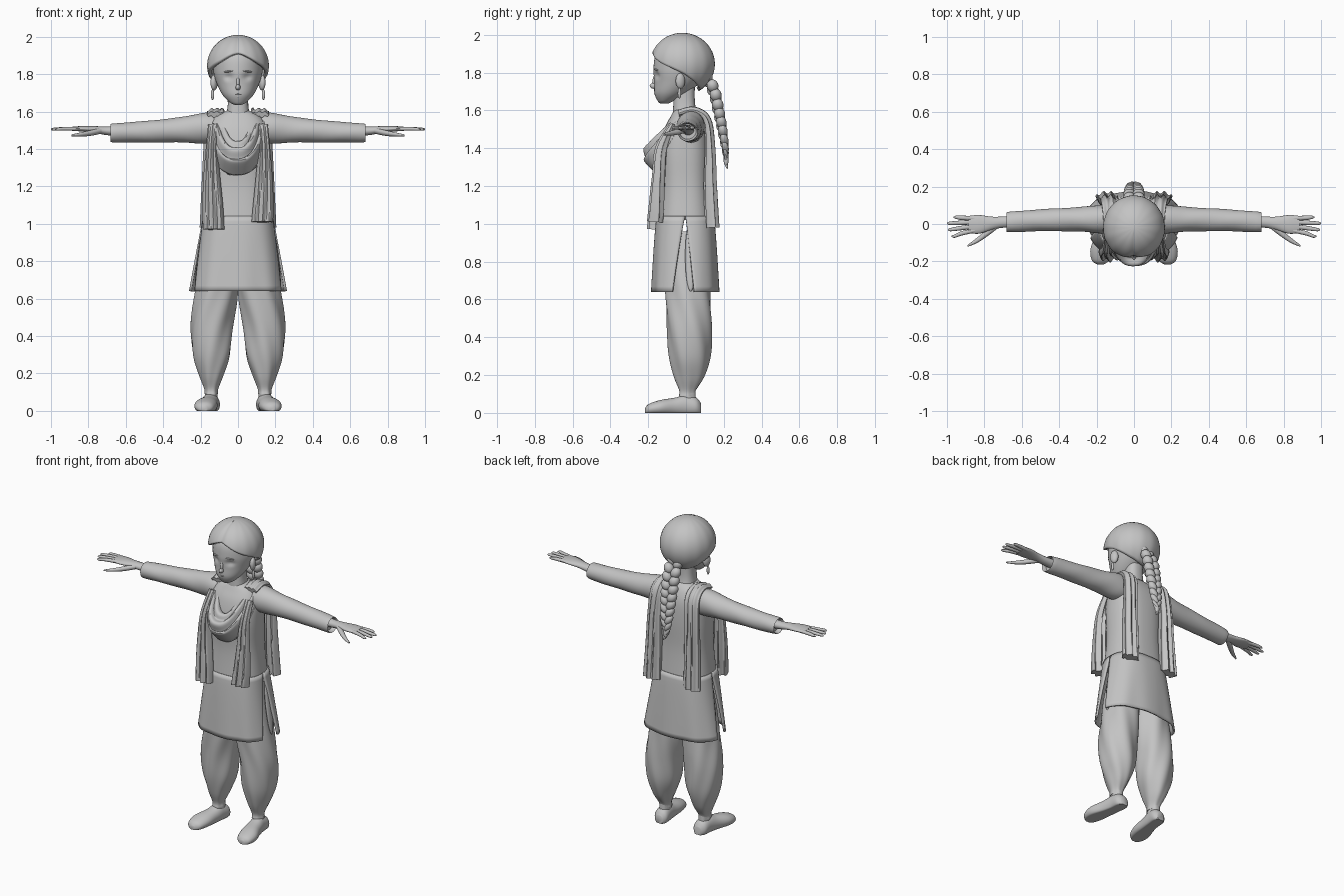
import bpy, bmesh
from math import sin, cos, pi, radians, exp, copysign
from mathutils import Matrix, Vector

cube = bpy.data.objects.get("Cube")
if cube:
    bpy.data.objects.remove(cube)

GREY = (0.55, 0.55, 0.55, 1)
clay = bpy.data.materials.new("plain grey")
clay.use_nodes = True
clay.diffuse_color = GREY
clay.node_tree.nodes["Principled BSDF"].inputs["Base Color"].default_value = GREY
SIDES = ((1, "left"), (-1, "right"))


def finish(name, bm, thick=0):
    """Turn a bmesh into a smooth shaded object, optionally with cloth thickness."""
    bmesh.ops.remove_doubles(bm, verts=bm.verts, dist=1e-5)
    bmesh.ops.recalc_face_normals(bm, faces=bm.faces)
    mesh = bpy.data.meshes.new(name)
    bm.to_mesh(mesh)
    bm.free()
    mesh.materials.append(clay)
    mesh.shade_smooth()
    mesh.set_sharp_from_angle(angle=radians(50))
    obj = bpy.data.objects.new(name, mesh)
    bpy.context.collection.objects.link(obj)
    if thick:
        mod = obj.modifiers.new("thickness", "SOLIDIFY")
        mod.thickness = thick
        mod.offset = 0


def surface(name, f, nu, nv, wrap=False, caps=False, thick=0):
    """Grid surface from f(u, v)."""
    bm = bmesh.new()
    cols = nu if wrap else nu + 1
    g = [[bm.verts.new(f(i / nu, j / nv)) for i in range(cols)] for j in range(nv + 1)]
    for j in range(nv):
        for i in range(nu):
            k = (i + 1) % cols
            bm.faces.new((g[j][i], g[j][k], g[j + 1][k], g[j + 1][i]))
    if caps:
        bm.faces.new(g[0])
        bm.faces.new(g[-1])
    finish(name, bm, thick)


def blend(rows, t):
    """Smooth interpolation through rows of numbers."""
    n = len(rows) - 1
    i = min(int(t * n), n - 1)
    w = t * n - i
    p = [rows[max(0, min(n, i + d))] for d in (-1, 0, 1, 2)]
    return [b + 0.5 * w * (c - a + w * (2 * a - 5 * b + 4 * c - d + w * (3 * (b - c) + d - a)))
            for a, b, c, d in zip(*p)]


def loft(name, rows, section, nu=32, k=4):
    surface(name, lambda u, v: section(blend(rows, v), 2 * pi * u),
            nu, k * (len(rows) - 1), wrap=True, caps=True)


def ball(name, loc, size, tilt=(0, 0, 0)):
    bm = bmesh.new()
    m = Matrix.Translation(loc)
    for axis, angle in zip("ZYX", reversed(tilt)):
        m = m @ Matrix.Rotation(angle, 4, axis)
    bmesh.ops.create_icosphere(bm, subdivisions=3, radius=1, matrix=m @ Matrix.Diagonal((*size, 1)))
    finish(name, bm)


def boxy(c, p=0.8):
    return copysign(abs(c) ** p, c)


def upright(r, a):
    z, cy, rx, ry = r
    return rx * boxy(sin(a)), cy - ry * boxy(cos(a)), z


# Head with shallow eye sockets
def face(r, a):
    z, cy, rx, ry = r
    x, y = rx * sin(a), cy - ry * cos(a)
    if cos(a) > 0:
        y += 0.014 * exp(-((abs(x) - 0.05) / 0.022) ** 2 - ((z - 1.785) / 0.018) ** 2)
    return x, y, z


loft("head", [(1.635, -.115, .015, .02), (1.65, -.108, .045, .042), (1.69, -.08, .083, .087),
              (1.75, -.045, .113, .122), (1.82, -.022, .132, .15), (1.9, -.02, .125, .138),
              (1.96, -.02, .07, .08)], face, 64, 8)
loft("neck", [(1.55, 0, .07, .07), (1.61, -.008, .058, .06), (1.67, -.01, .053, .056),
              (1.76, -.01, .055, .058)], upright)
ball("nose", (0, -.168, 1.73), (.013, .024, .016))
ball("nose_bridge", (0, -.165, 1.76), (.009, .012, .035), (-.2, 0, 0))
ball("upper_lip", (0, -.158, 1.692), (.024, .012, .006))
ball("lower_lip", (0, -.153, 1.68), (.018, .012, .007))
for s, side in SIDES:
    ball(side + "_ear", (s * .128, -.03, 1.755), (.018, .026, .042), (0, 0, s * .4))
    ball(side + "_earring", (s * .136, -.035, 1.69), (.009, .009, .028))
    ball(side + "_eyebrow", (s * .05, -.158, 1.815), (.026, .008, .005), (0, s * .12, -s * -.35))


# Centre parted hair cap
def hair(u, v):
    phi = 2 * pi * u
    p = min(phi, 2 * pi - phi)
    limit = blend([(64,), (86,), (107,), (136,), (150,)], p / pi)[0]
    th = radians(limit) * v
    r = 1 - 0.05 * v * exp(-(p / 0.13) ** 2) + 0.006 * v * sin(14 * phi)
    return .155 * r * sin(th) * sin(phi), -.02 - .163 * r * sin(th) * cos(phi), 1.845 + .155 * r * cos(th)


surface("hair_cap", hair, 72, 20, wrap=True, thick=.02)

# Plaited braid: strands crossing over each other along a curved path
PATH = [(.09, 1.80, .04), (.145, 1.71, .05), (.172, 1.6, .048), (.192, 1.5, .042),
        (.207, 1.4, .03), (.212, 1.33, .012)]
for i in range(12):
    y, z, w = blend(PATH, i / 11)
    for s, side in SIDES:
        ball(f"braid_{side}_strand_{i + 1}", (s * w * .5, y, z + s * .01),
             (w * .62, w * .62, .036), (.2, s * .55, 0))
ball("braid_tip", (0, .212, 1.335), (.013, .013, .03))

# Tunic body
loft("tunic_body", [(1.02, -.004, .18, .145), (1.2, -.005, .163, .13), (1.38, -.008, .165, .132),
                    (1.5, 0, .16, .115), (1.57, .005, .125, .085), (1.605, 0, .06, .06)],
     upright, 48, 5)


# Front and back skirt panels, parted by side slits
def panel(sign, edge, flare, depth):
    def f(u, v):
        a = (2 * u - 1) * radians(90 - (90 - edge) * v)
        wave = 1 + .02 * v * sin(9 * a + 1)
        rx, ry = .18 + (flare - .18) * v, .145 + (depth - .145) * v ** .7
        return rx * boxy(sin(a)), -.004 - sign * ry * wave * boxy(cos(a)), 1.04 - .4 * v
    return f


surface("front_skirt_panel", panel(1, 72, .237, .172), 40, 14, thick=.012)
surface("back_skirt_panel", panel(-1, 79, .26, .172), 40, 14, thick=.012)
for s, side in SIDES:
    ball(side + "_slit_flap", (s * .205, .025, .83), (.012, .03, .19), (0, -s * .12, 0))


# Scarf draped in a loop over the chest, with rippled folds
def scarf(u, v):
    a = (2 * u - 1) * pi / 2
    yc, zc, w = blend([(-.14, 1.43, .075), (-.2, 1.4, .105), (-.215, 1.34, .135), (-.15, 1.265, .165)], v)
    c = max(cos(a), 0)
    top = 1.61 - .04 * v
    ripple = .009 * sin(v * 6 * pi + 1.5 * sin(a))
    return w * boxy(sin(a)), .03 + (yc - .03) * c ** .8 - ripple * c, top - (top - zc) * c + ripple


surface("scarf_loop", scarf, 48, 36, thick=.014)


# Hanging scarf ends with pleats; rows hold y, z, centre x, width, depth
def scarf_end(name, s, rows):
    def f(u, v):
        a = 2 * pi * u
        y, z, cx, w, d = blend(rows, v)
        p, q = blend(rows, max(0, v - .02)), blend(rows, min(1, v + .02))
        normal = Vector((0, q[1] - p[1], p[0] - q[0])).normalized()
        off = d * sin(a) + .3 * d * sin(9 * cos(a) + 2 * v)
        return Vector((s * (cx + w / 2 * cos(a)), y, z)) + normal * off
    surface(name, f, 48, 30, wrap=True, caps=True)


for s, side in SIDES:
    low = .99 if s > 0 else .95
    scarf_end(side + "_front_scarf_end", s,
              [(-.07, 1.53, .13, .06, .012), (-.13, 1.4, .14, .065, .025), (-.145, 1.25, .14, .09, .028),
               (-.155, 1.1, .135, .11, .032), (-.163, low + .02, .13, .115, .034)])
    scarf_end(side + "_back_scarf_end", s,
              [(-.04, 1.585, .12, .09, .014), (.04, 1.6, .12, .09, .016), (.11, 1.55, .125, .1, .018),
               (.128, 1.4, .135, .1, .022), (.13, 1.2, .14, .11, .028), (.14, .98, .145, .12, .03)])


# Arms: sleeves, hands and fingers; rows hold x, y, z, y radius, z radius
def limb(name, s, rows, nu=16, fold=0):
    def f(r, a):
        x, y, z, ry, rz = r
        k = 1 + fold * sin(3 * a + x * 30)
        return s * x, y + ry * k * cos(a), z + rz * k * sin(a)
    loft(name, rows, f, nu, 5)


FINGERS = (("index", -.034, -.065, .975), ("middle", -.012, -.03, .995),
           ("ring", .010, .004, 1.0), ("little", .030, .036, .965))
for s, side in SIDES:
    limb(side + "_sleeve", s,
         [(.08, .025, 1.51, .07, .07), (.17, .025, 1.512, .075, .083), (.3, .025, 1.503, .065, .068),
          (.5, .02, 1.492, .058, .057), (.672, .01, 1.486, .054, .05), (.655, .01, 1.488, .043, .04)],
         32, .015)
    limb(side + "_hand", s,
         [(.62, .012, 1.495, .033, .028), (.7, .01, 1.497, .03, .023), (.76, .004, 1.503, .035, .019),
          (.83, -.002, 1.508, .05, .015), (.885, -.002, 1.508, .045, .011)], 24)
    for finger, y0, y1, tip in FINGERS:
        limb(f"{side}_{finger}_finger", s,
             [(.85, y0, 1.508, .012, .011), (.92, (y0 + y1) / 2, 1.508, .012, .010),
              (tip - .015, y1, 1.506, .009, .008), (tip, y1, 1.505, .003, .003)], 12)
    limb(side + "_thumb", s,
         [(.73, -.005, 1.498, .02, .016), (.79, -.05, 1.485, .02, .015),
          (.84, -.088, 1.478, .014, .011), (.89, -.117, 1.473, .005, .005)], 12)


# Baggy gathered trousers and flat shoes
def shoe_section(s):
    def f(r, a):
        y, cx, hw, h = r
        return s * (cx + hw * boxy(cos(a), .9)), y, max(0, h * (.4 + .6 * sin(a)))
    return f


def leg_section(s):
    def f(r, a):
        z, cx, cy, rx, ry = r
        k = 1 + .035 * sin(6 * a + 14 * z) * min(1, max(0, (.9 - z) * 4))
        return s * (cx + rx * k * cos(a)), cy + ry * k * sin(a), z
    return f


for s, side in SIDES:
    loft(side + "_trouser_leg",
         [(.96, .08, 0, .08, .1), (.78, .1, .005, .1, .115), (.62, .117, .01, .113, .12),
          (.45, .14, .018, .112, .118), (.3, .142, .02, .1, .108), (.19, .143, .016, .064, .08),
          (.12, .143, .008, .037, .046), (.09, .143, .005, .036, .044)], leg_section(s), 48, 5)
    loft(side + "_ankle", [(.03, .143, .01, .034, .045), (.14, .143, .008, .033, .042)],
         leg_section(s), 24)
    loft(side + "_shoe",
         [(-.217, .18, .015, .025), (-.195, .179, .046, .048), (-.135, .173, .06, .068),
          (-.06, .157, .05, .08), (0, .147, .046, .094), (.055, .142, .045, .08),
          (.08, .14, .025, .05)], shoe_section(s), 32, 5)
